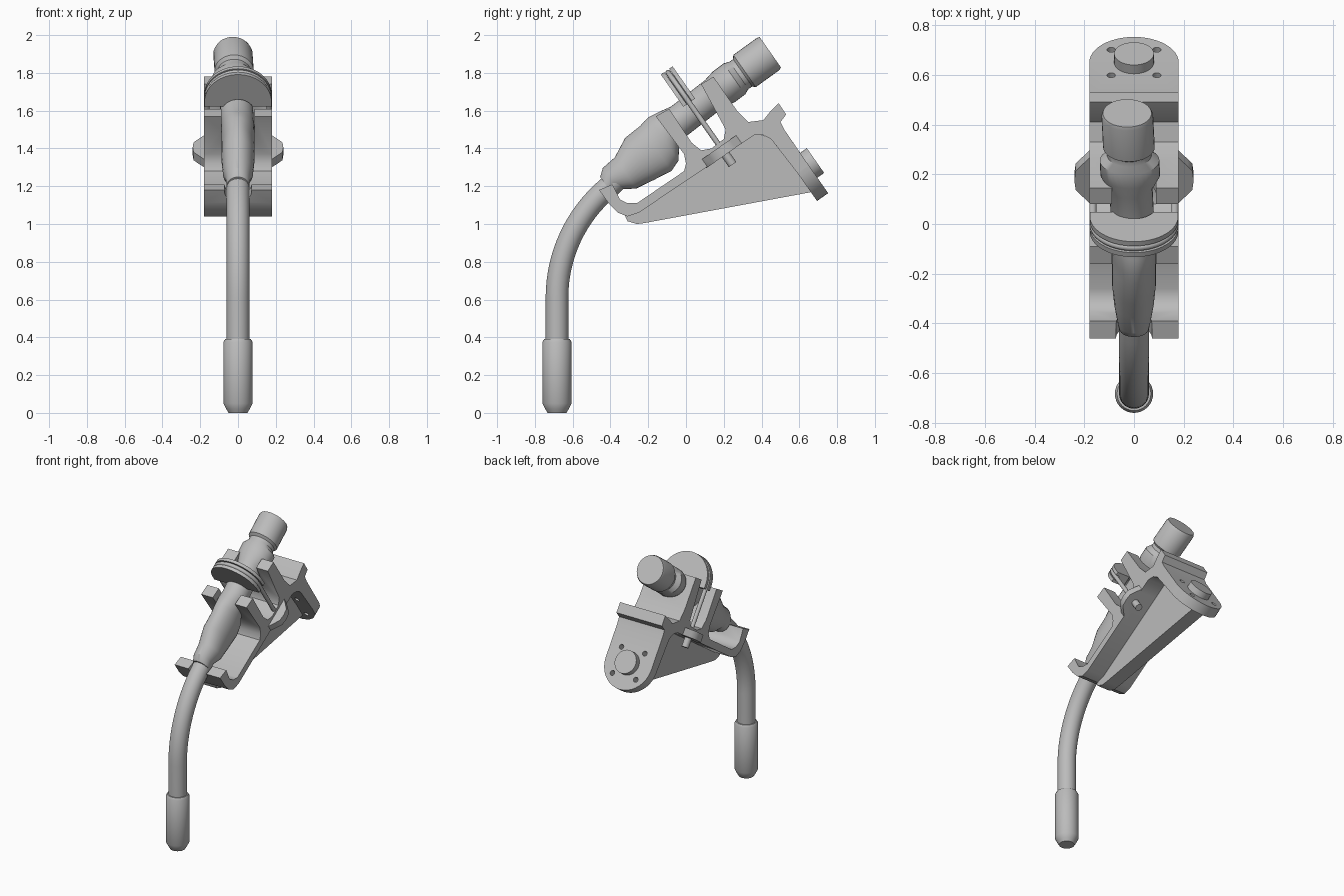
import bpy, bmesh, math
from mathutils import Vector

cube = bpy.data.objects.get("Cube")
if cube:
    bpy.data.objects.remove(cube)

# Main directions: the whole assembly is pitched 35 degrees
TILT = math.radians(35)
X, Y, Z = Vector((1, 0, 0)), Vector((0, 1, 0)), Vector((0, 0, 1))
U = Vector((0, math.cos(TILT), math.sin(TILT)))    # along the torch
V = Vector((0, -math.sin(TILT), math.cos(TILT)))   # away from the bracket

grey = bpy.data.materials.new("metal_grey")
grey.use_nodes = True
grey.diffuse_color = (0.5, 0.5, 0.5, 1)
grey.node_tree.nodes["Principled BSDF"].inputs["Base Color"].default_value = (0.5, 0.5, 0.5, 1)


def finish(name, bm):
    bmesh.ops.recalc_face_normals(bm, faces=bm.faces)
    mesh = bpy.data.meshes.new(name)
    bm.to_mesh(mesh)
    bm.free()
    mesh.materials.append(grey)
    ob = bpy.data.objects.new(name, mesh)
    bpy.context.scene.collection.objects.link(ob)
    return ob


def smooth(ob, degrees=32):
    bpy.ops.object.select_all(action='DESELECT')
    ob.select_set(True)
    bpy.context.view_layer.objects.active = ob
    bpy.ops.object.shade_smooth_by_angle(angle=math.radians(degrees))


def prism(name, points, origin, e1, e2, normal, half):
    """Flat outline in the e1/e2 plane, extruded both ways along normal."""
    bm = bmesh.new()
    rings = [[bm.verts.new(origin + e1 * a + e2 * b + normal * s) for a, b in points]
             for s in (-half, half)]
    for ring in rings:
        bm.faces.new(ring)
    n = len(points)
    for i in range(n):
        j = (i + 1) % n
        bm.faces.new((rings[0][i], rings[0][j], rings[1][j], rings[1][i]))
    return finish(name, bm)


def loft(name, stations, side, segments=32):
    """Skin elliptical sections given as (centre, tangent, side radius, other radius)."""
    bm = bmesh.new()
    rings = []
    for c, t, ra, rb in stations:
        other = side.cross(t).normalized()
        rings.append([bm.verts.new(c + side * ra * math.cos(a) + other * rb * math.sin(a))
                      for a in (math.tau * i / segments for i in range(segments))])
    for r, s in zip(rings, rings[1:]):
        for i in range(segments):
            j = (i + 1) % segments
            bm.faces.new((r[i], r[j], s[j], s[i]))
    bm.faces.new(rings[0])
    bm.faces.new(rings[-1])
    ob = finish(name, bm)
    smooth(ob)
    return ob


def arc(radius, start=0, end=360, steps=32, cx=0, cy=0):
    full = end - start == 360
    return [(cx + radius * math.cos(a), cy + radius * math.sin(a)) for a in
            (math.radians(start + (end - start) * i / steps)
             for i in range(steps if full else steps + 1))]


def combine(ob, tool, operation):
    mod = ob.modifiers.new(operation, 'BOOLEAN')
    mod.operation, mod.object, mod.solver = operation, tool, 'EXACT'
    deps = bpy.context.evaluated_depsgraph_get()
    ob.data = bpy.data.meshes.new_from_object(ob.evaluated_get(deps))
    ob.modifiers.clear()
    bpy.data.objects.remove(tool)


# Nozzle and bent neck tube
foot = Vector((0, -0.683, 0))
loft("nozzle", [(foot + Z * h, Z, r, r) for h, r in
                ((0, .05), (.02, .062), (.05, .077), (.375, .077), (.39, .068))], X)
bend, bend_start, steps = 0.76, 0.61, 16
stations = [(foot + Z * 0.3, Z, .06, .06)]
for i in range(steps + 1):
    a = math.radians(50 * i / steps)
    centre = foot + Y * bend * (1 - math.cos(a)) + Z * (bend_start + bend * math.sin(a))
    stations.append((centre, Y * math.sin(a) + Z * math.cos(a), .06, .06))
stations.append((Vector((0, -.36, 1.24)), U, .06, .06))
loft("neck_tube", stations, X)

# Torch body: swollen grip, barrel, collar and end cap
sections = ((-.42, 1.20, .06, .06), (-.40, 1.24, .065, .07), (-.32, 1.27, .08, .10),
            (-.245, 1.345, .088, .135), (-.16, 1.40, .088, .145), (-.12, 1.45, .088, .14),
            (-.09, 1.515, .087, .095), (-.03, 1.55, .087, .087), (.15, 1.69, .087, .087),
            (.20, 1.726, .12, .10), (.256, 1.768, .12, .10), (.28, 1.787, .09, .088),
            (.30, 1.80, .09, .088), (.31, 1.81, .104, .104), (.435, 1.90, .104, .104),
            (.446, 1.91, .098, .098))
loft("torch_body", [(Vector((-.05 * max(0, y + .1), y, z)), U, a, b)
                    for y, z, a, b in sections], X)

# Bracket: side outline with hook, two arms and rear flange
outline = [(-.46, 1.18), (-.39, 1.21), (-.35, 1.13), (-.31, 1.11), (-.26, 1.11),
           (-.01, 1.28), (0, 1.32), (-.01, 1.37), (-.16, 1.57), (-.09, 1.61),
           (.03, 1.43), (.08, 1.39), (.135, 1.40), (.20, 1.45), (.21, 1.50),
           (.08, 1.74), (.145, 1.78), (.27, 1.60), (.33, 1.54), (.41, 1.55),
           (.45, 1.60), (.49, 1.64), (.53, 1.58), (.50, 1.54), (.52, 1.50),
           (.65, 1.31), (.59, 1.27), (.45, 1.45), (.41, 1.47), (.36, 1.47),
           (-.25, 1.06), (-.31, 1.04), (-.36, 1.06), (-.41, 1.11)]
bracket = prism("bracket", outline, Vector(), Y, Z, X, 0.18)

# Rounded flange end
flange = Vector((0, .62, 1.29))
combine(bracket, prism("flange_end", arc(.18, steps=48), flange, X, V, U, .036), 'UNION')

# Side ears, on the base between the arms
ear_centre = Vector((0, .19, 1.385))
ear = [(.15, -.12), (.18, -.11), (.215, -.07), (.235, -.045), (.24, 0)]
ear += [(a, -b) for a, b in reversed(ear[:-1])]
for s in (-1, 1):
    combine(bracket, prism("ear", [(s * a, b) for a, b in ear],
                           ear_centre, X, U, V, .026), 'UNION')


# U-shaped slots that let the torch through the arms and the hook
def slot(radius, origin, half):
    pts = arc(radius, 180, 360, 20) + [(radius, .4), (-radius, .4)]
    combine(bracket, prism("slot_cutter", pts, origin, X, V, U, half), 'DIFFERENCE')


slot(.088, Vector((0, .04, 1.60)), .25)
slot(.072, Vector((0, -.42, 1.20)), .06)

# Four screw holes in the flange
for sx in (-1, 1):
    for sv in (-1, 1):
        combine(bracket, prism("hole_cutter", arc(.017, steps=16),
                               flange + X * sx * .092 + V * sv * .09, X, V, U, .1), 'DIFFERENCE')
smooth(bracket, 40)

# Round boss on the flange
smooth(prism("flange_boss", arc(.08), flange + U * .05, X, V, U, .03))

# Stiffening web under the base
web = [(-.33, 1.06), (-.31, 1.015), (-.26, 1.0), (-.22, 1.005), (.67, 1.17),
       (.63, 1.23), (.45, 1.46), (.35, 1.48), (-.25, 1.08)]
smooth(prism("web", web, Vector(), Y, Z, X, 0.05))

# Clamp saddle: two plates around a narrower core, resting on the barrel
clamp = Vector((0, 0, 1.667))


def saddle(name, radius, offset, half):
    pts = [(radius, -.03)] + arc(radius, 0, 180, 28) + [(-radius, -.03)]
    pts += arc(.09, 151, 29, 16, cy=-.073)
    smooth(prism(name, pts, clamp + U * offset, X, V, U, half))


saddle("saddle_front_plate", .178, -.027, .011)
saddle("saddle_rear_plate", .178, .027, .011)
saddle("saddle_core", .15, 0, .018)

# U-bolt with thicker ends through the ears
reach, rod = .165, .014
drop = -.43
stations = [(clamp + X * reach + V * drop, V, rod, rod)]
for i in range(25):
    a = math.pi * i / 24
    stations.append((clamp + X * reach * math.cos(a) + V * reach * math.sin(a),
                     V * math.cos(a) - X * math.sin(a), rod, rod))
stations.append((clamp - X * reach + V * drop, -V, rod, rod))
loft("u_bolt", stations, U, 12)
for s, name in ((1, "left"), (-1, "right")):
    loft(name + "_bolt_end", [(clamp + X * s * reach + V * h, V, .024, .024)
                              for h in (drop, drop + .1)], X, 16)
